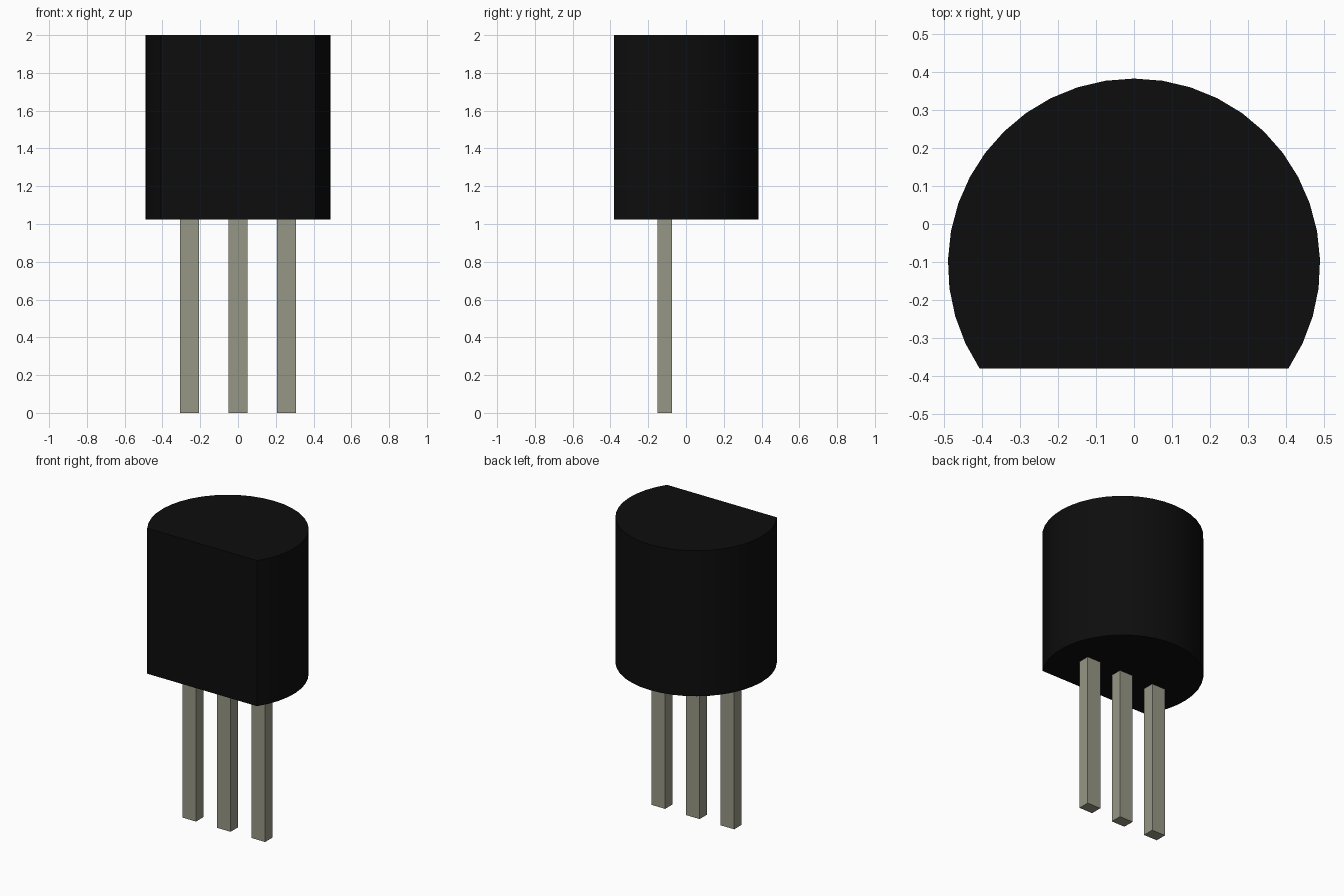
import bpy, bmesh, math

if "Cube" in bpy.data.objects:
    bpy.data.objects.remove(bpy.data.objects["Cube"])


def material(name, color):
    m = bpy.data.materials.new(name)
    m.diffuse_color = (*color, 1.0)
    m.use_nodes = True
    m.node_tree.nodes["Principled BSDF"].inputs["Base Color"].default_value = m.diffuse_color
    return m


def prism(name, outline, z0, z1, mat):
    """Extrude a counter-clockwise outline from z0 to z1."""
    bm = bmesh.new()
    base = bm.faces.new([bm.verts.new((x, y, z0)) for x, y in outline])
    top = bmesh.ops.extrude_face_region(bm, geom=[base], use_keep_orig=True)
    verts = [v for v in top["geom"] if isinstance(v, bmesh.types.BMVert)]
    bmesh.ops.translate(bm, verts=verts, vec=(0, 0, z1 - z0))
    bmesh.ops.recalc_face_normals(bm, faces=bm.faces)
    mesh = bpy.data.meshes.new(name)
    bm.to_mesh(mesh)
    bm.free()
    mesh.materials.append(mat)
    obj = bpy.data.objects.new(name, mesh)
    bpy.context.collection.objects.link(obj)
    return obj


black = material("black_plastic", (0.004, 0.004, 0.004))
metal = material("dull_metal", (0.31, 0.31, 0.24))

# Body: round at the back, cut flat at the front
radius, centre_y, flat_y, segments = 0.49, -0.107, -0.38, 28
sweep = math.acos((flat_y - centre_y) / radius)
outline = []
for i in range(segments + 1):
    a = -sweep + 2 * sweep * i / segments
    outline.append((-radius * math.sin(a), centre_y + radius * math.cos(a)))
body = prism("body", outline, 1.025, 2.0, black)
bpy.context.view_layer.objects.active = body
body.select_set(True)
bpy.ops.object.shade_smooth_by_angle(angle=math.radians(30))

# Three straight legs
for side, x in (("left", -0.256), ("middle", 0.0), ("right", 0.256)):
    w, y0, y1 = 0.05, -0.15, -0.073
    prism(f"{side}_leg", [(x - w, y0), (x + w, y0), (x + w, y1), (x - w, y1)],
          0.0, 1.03, metal)
